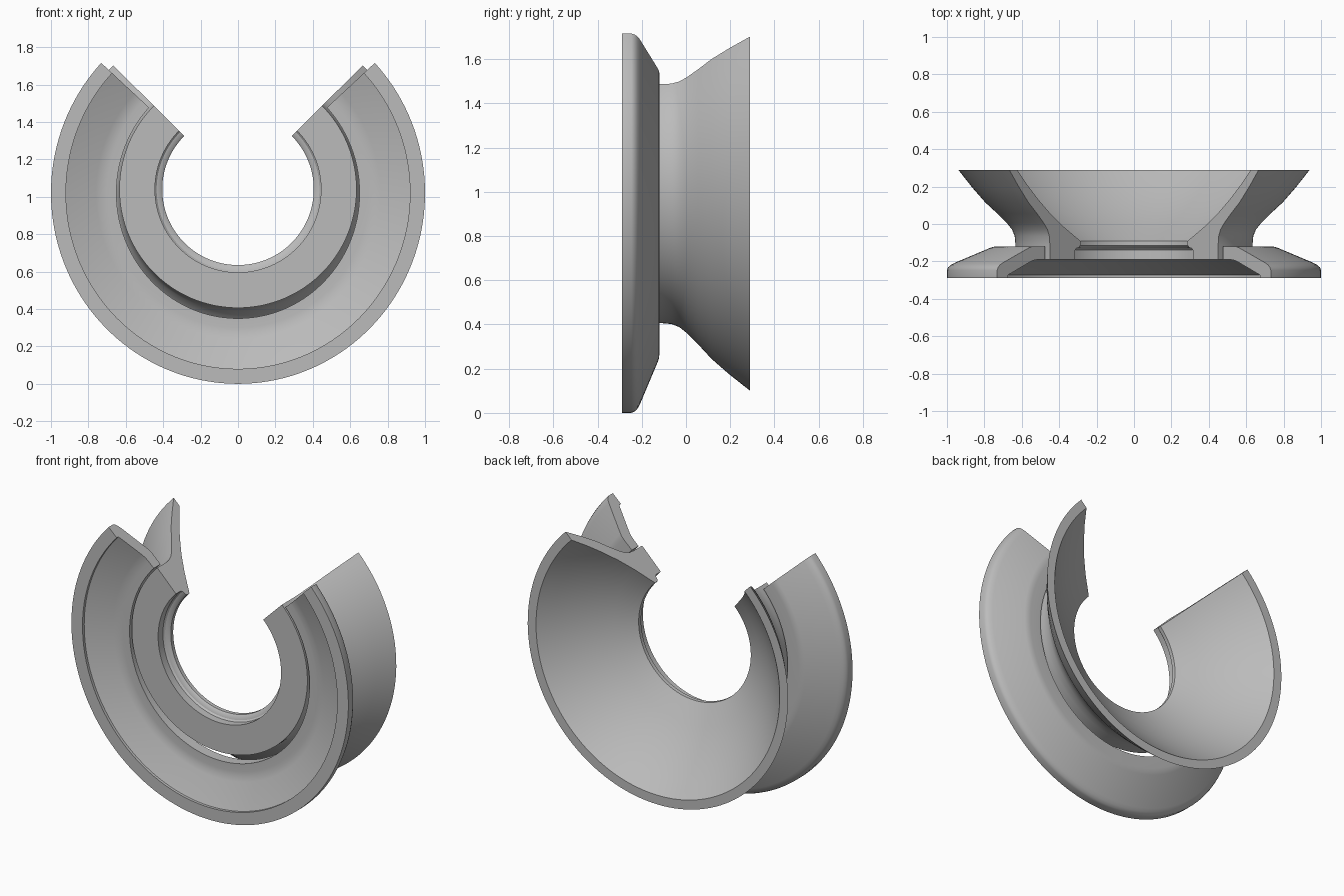
import bpy, bmesh, math

if "Cube" in bpy.data.objects:
    bpy.data.objects.remove(bpy.data.objects["Cube"])

grey = bpy.data.materials.new("plain_grey")
grey.diffuse_color = (0.5, 0.5, 0.5, 1)
grey.use_nodes = True
grey.node_tree.nodes["Principled BSDF"].inputs["Base Color"].default_value = grey.diffuse_color


def swept_ring(name, profile, centre_z, stretch, end_angle, steps=112):
    """Sweep a closed (radius, y) profile round the y axis, open at the top."""
    bm = bmesh.new()
    start, stop = math.pi - end_angle, 2 * math.pi + end_angle
    rows = []
    for i in range(steps + 1):
        a = start + (stop - start) * i / steps
        rows.append([bm.verts.new((r * math.cos(a), y,
                                   centre_z + (r + stretch) * math.sin(a)))
                     for r, y in profile])
    n = len(profile)
    for a, b in zip(rows, rows[1:]):
        for j in range(n):
            k = (j + 1) % n
            bm.faces.new((a[j], a[k], b[k], b[j]))
    # flat cut ends
    bm.faces.new(rows[0][::-1])
    bm.faces.new(rows[-1])
    bmesh.ops.recalc_face_normals(bm, faces=bm.faces)
    mesh = bpy.data.meshes.new(name)
    bm.to_mesh(mesh)
    bm.free()
    mesh.materials.append(grey)
    ob = bpy.data.objects.new(name, mesh)
    bpy.context.collection.objects.link(ob)
    bpy.ops.object.select_all(action='DESELECT')
    ob.select_set(True)
    bpy.context.view_layer.objects.active = ob
    bpy.ops.object.shade_smooth_by_angle(angle=math.radians(32))
    return ob


# Front dished ring: flat rim, sloped recess, rounded outer shoulder
front_profile = [
    (1.0, -0.29), (1.0, -0.247), (0.994, -0.232), (0.98, -0.219), (0.96, -0.208),
    (0.77, -0.128), (0.752, -0.122), (0.73, -0.12), (0.65, -0.12),
    (0.65, -0.19), (0.70, -0.19), (0.73, -0.193), (0.76, -0.203),
    (0.92, -0.272), (0.92, -0.29),
]
swept_ring("front_dished_ring", front_profile, 1.02, 0.02, math.radians(43))

# Rear flared collar: flat front hub, stepped bore, trumpet-shaped back
rear_profile = [
    (0.444, -0.19), (0.634, -0.19), (0.634, -0.11), (0.638, -0.065), (0.652, -0.03),
    (0.68, 0.005), (0.73, 0.055), (0.795, 0.115), (0.865, 0.195), (0.94, 0.29),
    (0.88, 0.29), (0.80, 0.205), (0.72, 0.13), (0.63, 0.055), (0.53, -0.015),
    (0.405, -0.09), (0.405, -0.115), (0.415, -0.125), (0.435, -0.13), (0.444, -0.14),
]
swept_ring("rear_flared_collar", rear_profile, 1.04, 0.0, math.radians(44.8))
